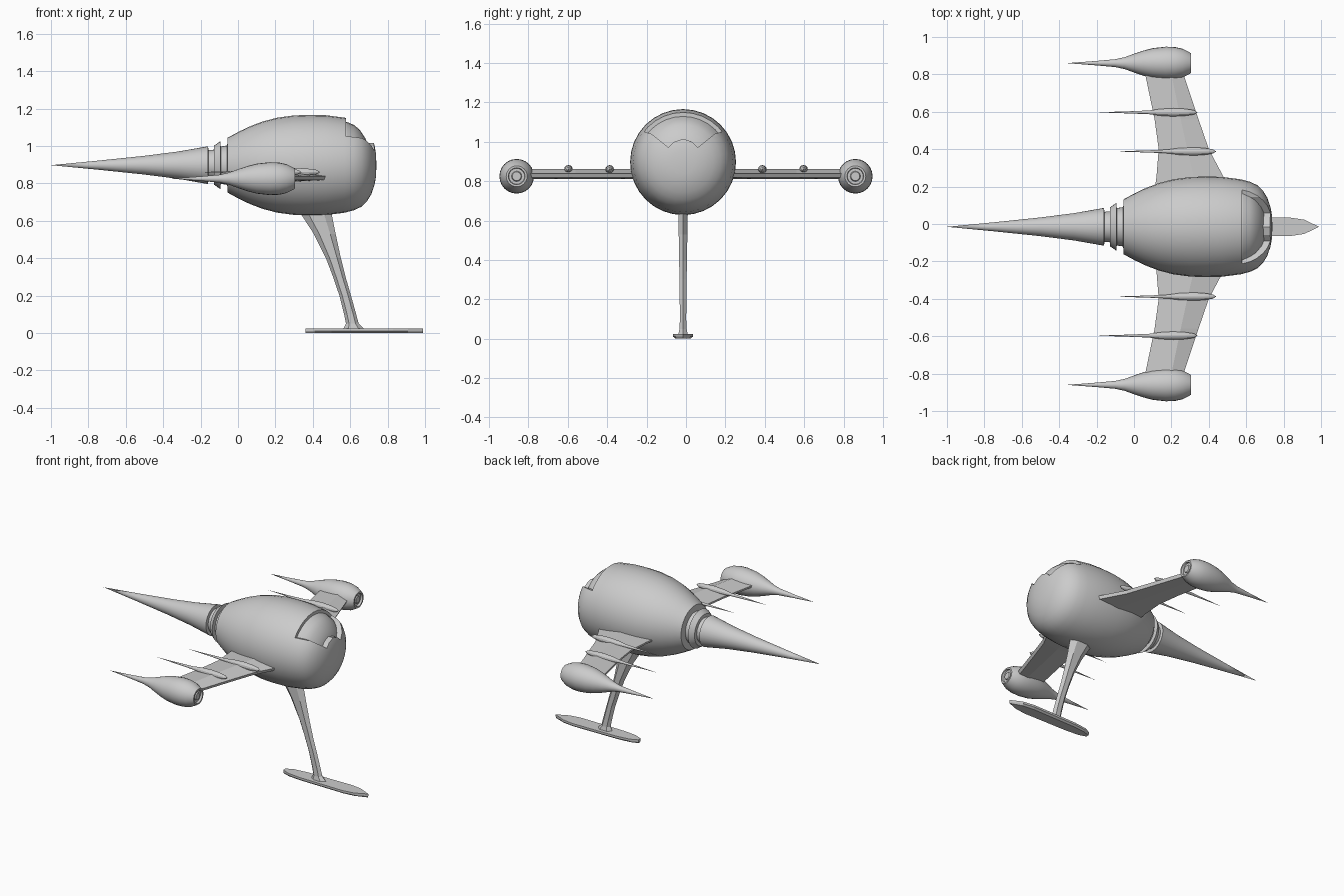
import bpy, bmesh, math
from mathutils import Vector

cube = bpy.data.objects.get("Cube")
if cube:
    bpy.data.objects.remove(cube, do_unlink=True)

grey = bpy.data.materials.new("plain grey")
grey.use_nodes = True
COLOUR = (0.6, 0.6, 0.6, 1)
grey.diffuse_color = COLOUR
grey.node_tree.nodes["Principled BSDF"].inputs["Base Color"].default_value = COLOUR

MID_Y = -0.015   # hull centre line
HULL_Z = 0.897


def finish(name, bm, smooth=None):
    """Turn a bmesh into a grey object, smooth below the given angle."""
    bmesh.ops.recalc_face_normals(bm, faces=bm.faces)
    mesh = bpy.data.meshes.new(name)
    bm.to_mesh(mesh)
    bm.free()
    mesh.materials.append(grey)
    ob = bpy.data.objects.new(name, mesh)
    bpy.context.collection.objects.link(ob)
    if smooth:
        bpy.ops.object.select_all(action="DESELECT")
        ob.select_set(True)
        bpy.context.view_layer.objects.active = ob
        bpy.ops.object.shade_smooth_by_angle(angle=math.radians(smooth))
    return ob


def loft(name, rings, smooth=None):
    """Skin closed rings of points; a one-point ring closes to a tip."""
    bm = bmesh.new()
    loops = [[bm.verts.new(p) for p in ring] for ring in rings]
    for a, b in zip(loops, loops[1:]):
        n = max(len(a), len(b))
        for i in range(n):
            j = (i + 1) % n
            if len(a) == 1:
                bm.faces.new((a[0], b[j], b[i]))
            elif len(b) == 1:
                bm.faces.new((a[i], a[j], b[0]))
            else:
                bm.faces.new((a[i], a[j], b[j], b[i]))
    for loop in (loops[0], loops[-1]):
        if len(loop) > 2:
            bm.faces.new(loop)
    return finish(name, bm, smooth)


def spin(name, profile, y, z, sides=32, smooth=25):
    """Revolve (x, radius) pairs about an axis along x."""
    rings = []
    for x, r in profile:
        if r == 0:
            rings.append([Vector((x, y, z))])
        else:
            angles = [math.tau * i / sides for i in range(sides)]
            rings.append([Vector((x, y + r * math.cos(a), z + r * math.sin(a))) for a in angles])
    return loft(name, rings, smooth)


# Hull: long tail spike, two collar grooves, round body and blunt nose
hull = spin("hull", [
    (-1, 0), (-.75, .024), (-.5, .05), (-.32, .073), (-.16, .101), (-.158, .08),
    (-.128, .083), (-.127, .105), (-.094, .128), (-.092, .1), (-.058, .105), (-.055, .147),
    (0, .177), (.06, .206), (.13, .233), (.21, .254), (.3, .266), (.38, .269), (.47, .267),
    (.57, .254), (.62, .241), (.66, .222), (.69, .192), (.713, .155), (.73, .105),
    (.738, .06), (.74, 0)], MID_Y, HULL_Z)

# Cockpit recess, its lower edge a V broken by an arch
half = [(.34, 1.3), (.26, 1.07), (.16, 1.04), (.075, .972), (.045, 1.0)]
outline = half + [(0, 1.015)] + [(-y, z) for y, z in reversed(half)]
cutter = loft("recess_cutter", [[(x, y + MID_Y, z) for y, z in outline] for x in (.577, .9)])
cutter.hide_render = True
cut = hull.modifiers.new("cockpit_recess", "BOOLEAN")
cut.operation = "DIFFERENCE"
cut.solver = "EXACT"
cut.object = cutter
bpy.context.view_layer.objects.active = hull
bpy.ops.object.modifier_apply(modifier=cut.name)
bpy.data.objects.remove(cutter, do_unlink=True)

spin("cockpit_window", [(.5, 0), (.5, .22), (.58, .232), (.62, .215), (.65, .19),
                        (.68, .145), (.697, .1), (.707, 0)], MID_Y, HULL_Z)

# Wing stations: span, rear edge, ridge, front edge
STATIONS = [(.12, .1, .35, .56), (.25, .12, .32, .48), (.4, .132, .285, .4),
            (.56, .11, .25, .345), (.8, .06, .2, .265)]
POD = [(-.36, 0), (-.2, .012), (-.1, .021), (-.05, .032), (0, .05), (.05, .067), (.1, .08),
       (.17, .088), (.22, .086), (.26, .077), (.29, .062), (.305, .053), (.305, .043),
       (.292, .04), (.292, .026), (.3, .022), (.3, 0)]
NEEDLE = [(-.38, 0), (-.2, .006), (-.1, .01), (-.04, .018), (.03, .022), (.09, .019),
          (.14, .012), (.16, 0)]

for side, word in ((1, "left_side"), (-1, "right_side")):
    # Wing: faceted blade, thickest along the ridge
    rings = []
    for span, rear, ridge, front in STATIONS:
        section = [(rear, .85), (ridge, .863), (front, .838), (front - .01, .818),
                   (ridge, .81), (rear, .838)]
        rings.append([(x, side * span, z) for x, z in section])
    loft("wing_" + word, rings)

    # Wing tip pod with ringed nozzle
    spin("pod_" + word, POD, side * .86, .825, 24)

    # Two slim needles lying on the wing
    for part, span, x in (("inner", .388, .28), ("outer", .597, .18)):
        spin(part + "_needle_" + word, [(x + px, r) for px, r in NEEDLE], side * span, .86, 12)

# Landing leg: curved blade, (height, rear edge, front edge, half thickness)
LEG = [(.72, .27, .48, .026), (.63, .34, .502, .024), (.53, .405, .522, .022),
       (.4, .47, .55, .02), (.3, .508, .575, .018), (.2, .542, .604, .017),
       (.1, .567, .632, .016), (.05, .577, .645, .018), (.02, .562, .675, .024)]
rings = []
for z, rear, front, t in LEG:
    w = front - rear
    half = [(rear + .25 * w, t), (rear + .75 * w, t)]
    section = [(rear, 0)] + half + [(front, 0)] + [(x, -t) for x, t in reversed(half)]
    rings.append([(x, MID_Y + y, z) for x, y in section])
loft("landing_leg", rings)

# Ski foot: thin plate, pointed in front and blunt behind
edge = [(.36, .012), (.41, .034), (.5, .045), (.83, .05), (.91, .038)]
plan = edge + [(.99, 0)] + [(x, -y) for x, y in reversed(edge)]
rings = []
for z, s in ((0, .75), (.01, 1), (.024, 1)):
    rings.append([(.67 + (x - .67) * (.97 + .03 * s), MID_Y + y * s, z) for x, y in plan])
loft("ski_foot", rings)
